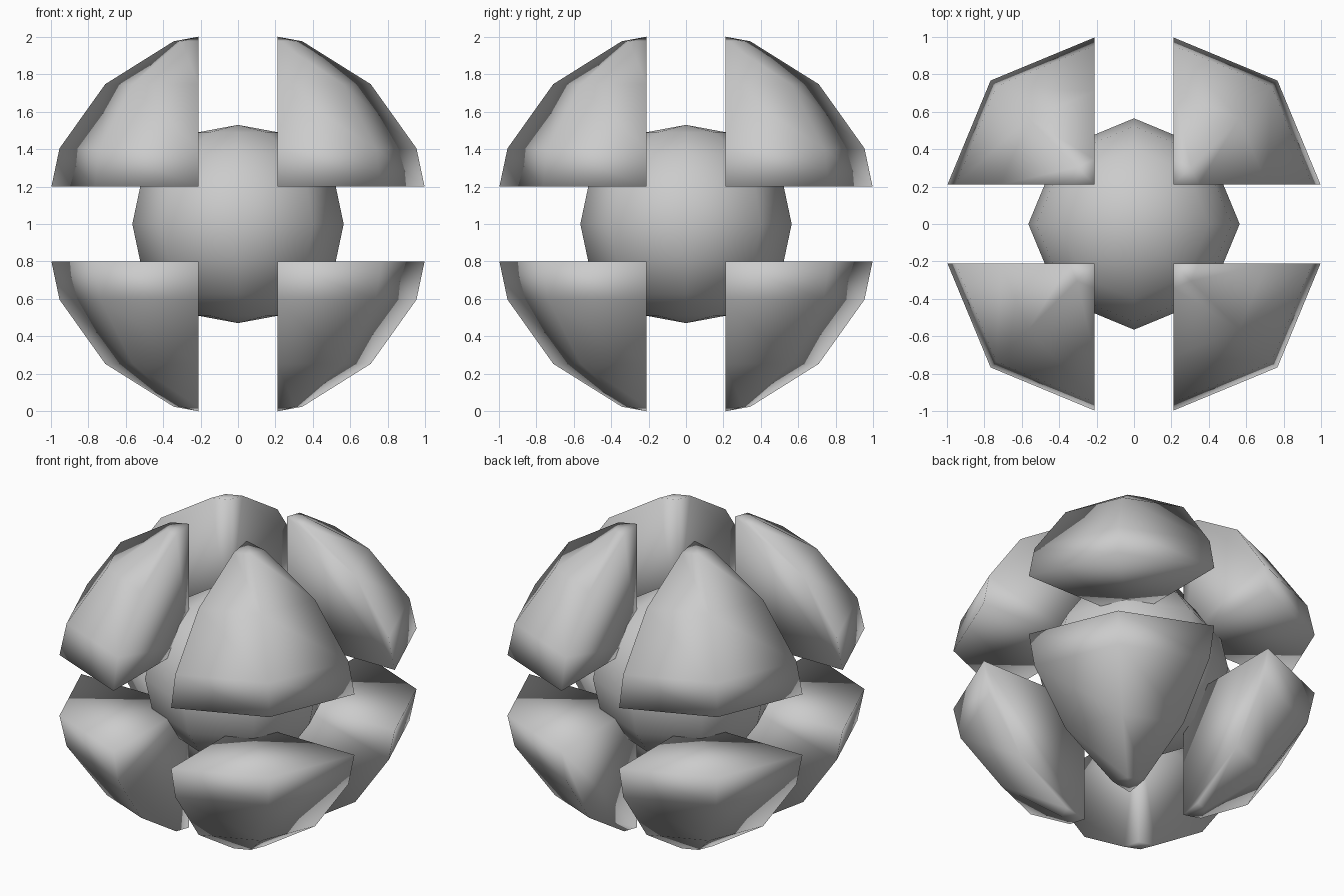
import bpy
import bmesh
from itertools import product
from mathutils import Matrix, Vector

cube = bpy.data.objects.get("Cube")
if cube:
    bpy.data.objects.remove(cube, do_unlink=True)

CENTRE = Vector((0, 0, 1))
SQUASH = 0.938          # slightly flattened height
GAP = Vector((0.21, 0.21, 0.2))

grey = bpy.data.materials.new("light_grey")
grey.use_nodes = True
colour = (0.6, 0.6, 0.6, 1)
grey.diffuse_color = colour
grey.node_tree.nodes["Principled BSDF"].inputs["Base Color"].default_value = colour


def faceted_ball(radius):
    bm = bmesh.new()
    bmesh.ops.create_uvsphere(bm, u_segments=8, v_segments=8, radius=radius)
    bmesh.ops.scale(bm, vec=(1, 1, SQUASH), verts=bm.verts)
    return bm


def finish(bm, name):
    bmesh.ops.recalc_face_normals(bm, faces=bm.faces)
    for face in bm.faces:
        face.smooth = True
    mesh = bpy.data.meshes.new(name)
    bm.to_mesh(mesh)
    bm.free()
    mesh.materials.append(grey)
    obj = bpy.data.objects.new(name, mesh)
    obj.matrix_world = Matrix.Translation(CENTRE)
    bpy.context.collection.objects.link(obj)


# Inner ball
finish(faceted_ball(0.565), "core")

# Eight solid shell pieces, each cut from a large ball by three planes
for signs in product((-1, 1), repeat=3):
    bm = faceted_ball(1.127)
    for axis in range(3):
        normal = Vector((0, 0, 0))
        normal[axis] = signs[axis]
        bmesh.ops.bisect_plane(
            bm, geom=bm.verts[:] + bm.edges[:] + bm.faces[:], dist=0.0001,
            plane_co=normal * GAP[axis], plane_no=normal, clear_inner=True)
        rim = [e for e in bm.edges if e.is_boundary]
        bmesh.ops.holes_fill(bm, edges=rim, sides=0)
    side = "left" if signs[0] > 0 else "right"
    depth = "back" if signs[1] > 0 else "front"
    level = "upper" if signs[2] > 0 else "lower"
    finish(bm, f"{level}_{depth}_{side}_shell")
